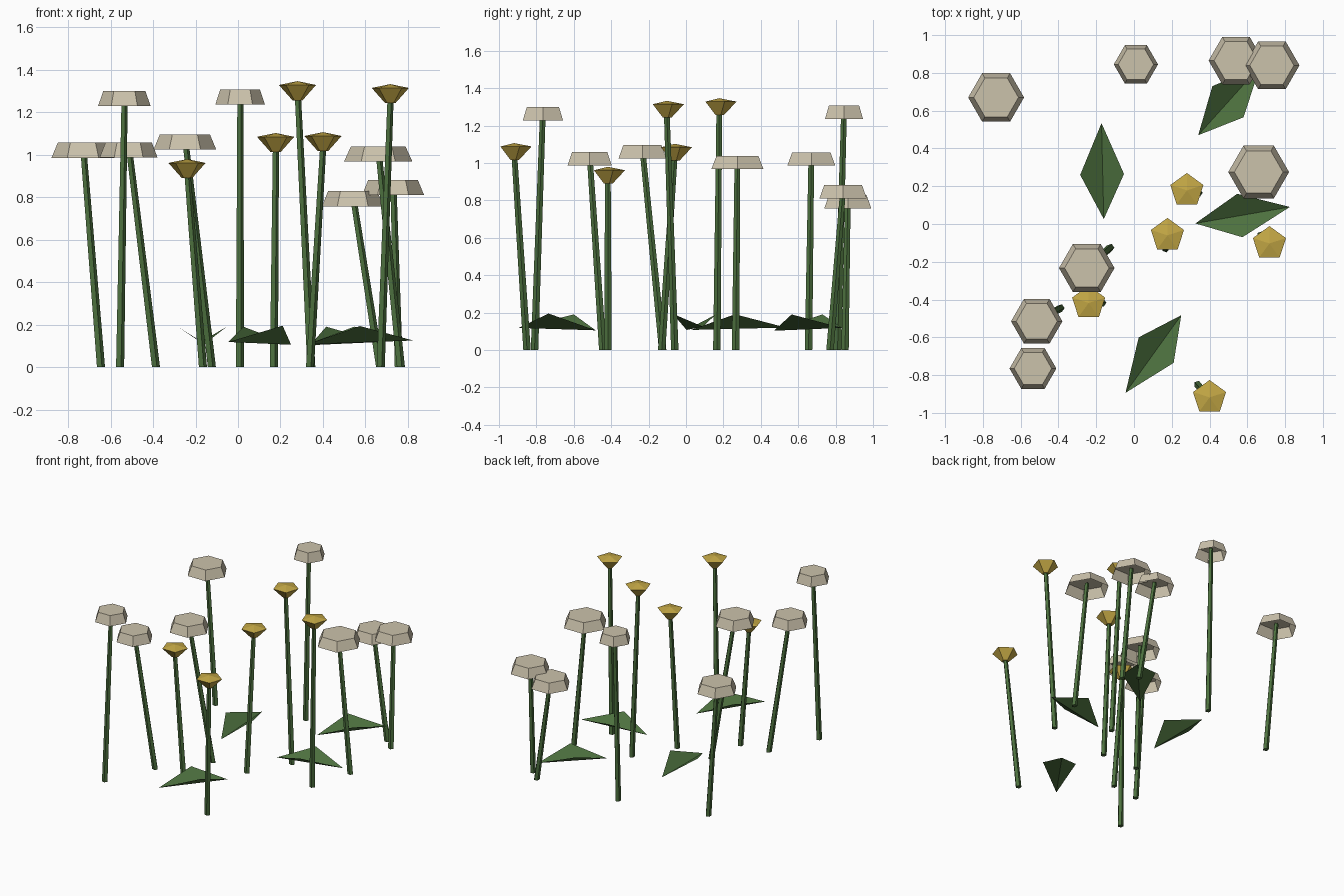
import bpy
import math


def material(name, rgb):
    m = bpy.data.materials.new(name)
    m.diffuse_color = (*rgb, 1)
    return m


GREEN = material("leaf green", (0.073, 0.162, 0.048))
CREAM = material("cream", (0.60, 0.54, 0.41))
YELLOW = material("yellow", (0.55, 0.39, 0.06))


def mesh_object(name, verts, faces, mat):
    me = bpy.data.meshes.new(name)
    me.from_pydata(verts, [], faces)
    me.materials.append(mat)
    ob = bpy.data.objects.new(name, me)
    bpy.context.collection.objects.link(ob)
    return ob


def ring(x, y, z, r, n, start=0.0):
    return [(x + r * math.cos(start + math.tau * i / n),
             y + r * math.sin(start + math.tau * i / n), z) for i in range(n)]


def walls(n):
    return [(i, (i + 1) % n, n + (i + 1) % n, n + i) for i in range(n)]


def stem(name, base, top, z):
    n = 5
    verts = ring(*base, 0.0, 0.021, n) + ring(*top, z, 0.016, n)
    faces = walls(n) + [tuple(range(n))[::-1], tuple(range(n, 2 * n))]
    mesh_object(name, verts, faces, GREEN)


# Cream flowers: head x, y, underside z, radius, stem base x, y
cream_flowers = [
    (-0.73, 0.67, 0.985, 0.148, -0.647, 0.655),
    (0.01, 0.845, 1.235, 0.117, 0.007, 0.81),
    (0.54, 0.865, 0.757, 0.145, 0.667, 0.85),
    (0.73, 0.84, 0.81, 0.146, 0.755, 0.77),
    (0.66, 0.275, 0.967, 0.161, 0.765, 0.265),
    (-0.25, -0.233, 1.025, 0.147, -0.125, -0.125),
    (-0.515, -0.515, 0.987, 0.136, -0.388, -0.445),
    (-0.535, -0.765, 1.228, 0.124, -0.557, -0.81),
]
for k, (x, y, z, r, bx, by) in enumerate(cream_flowers, 1):
    # open six-sided cap on a leaning stem
    verts = ring(x, y, z, r, 6) + ring(x, y, z + 0.071, r * 0.8, 6)
    mesh_object(f"cream_cap_{k}", verts, walls(6) + [tuple(range(6, 12))], CREAM)
    stem(f"cream_stem_{k}", (bx, by), (x, y), z + 0.05)

# Yellow flowers: head x, y, top z, stem base x, y
yellow_flowers = [
    (0.28, 0.178, 1.346, 0.343, 0.165),
    (0.177, -0.06, 1.102, 0.167, -0.13),
    (0.717, -0.103, 1.332, 0.67, -0.06),
    (-0.24, -0.418, 0.979, -0.167, -0.417),
    (0.40, -0.918, 1.106, 0.337, -0.85),
]
for k, (x, y, z, bx, by) in enumerate(yellow_flowers, 1):
    # five-sided cup with a slightly domed top
    up = math.pi / 2
    verts = ring(x, y, z - 0.09, 0.025, 5, up) + ring(x, y, z - 0.018, 0.092, 5, up)
    verts.append((x, y, z))
    faces = walls(5) + [(4, 3, 2, 1, 0)]
    faces += [(5 + i, 5 + (i + 1) % 5, 10) for i in range(5)]
    mesh_object(f"yellow_cup_{k}", verts, faces, YELLOW)
    stem(f"yellow_stem_{k}", (bx, by), (x, y), z - 0.06)

# Folded diamond leaves: tip, raised side, tip, raised side
leaves = [
    [(-0.172, 0.534, 0.12), (-0.285, 0.26, 0.19), (-0.16, 0.026, 0.107), (-0.053, 0.265, 0.19)],
    [(0.325, 0.003, 0.107), (0.547, 0.16, 0.19), (0.825, 0.09, 0.125), (0.574, -0.07, 0.193)],
    [(0.34, 0.47, 0.103), (0.415, 0.73, 0.19), (0.668, 0.835, 0.118), (0.58, 0.565, 0.19)],
    [(-0.045, -0.894, 0.118), (0.025, -0.6, 0.19), (0.25, -0.483, 0.105), (0.21, -0.735, 0.195)],
]
for k, pts in enumerate(leaves, 1):
    mesh_object(f"leaf_{k}", pts, [(0, 2, 1), (0, 3, 2)], GREEN)
